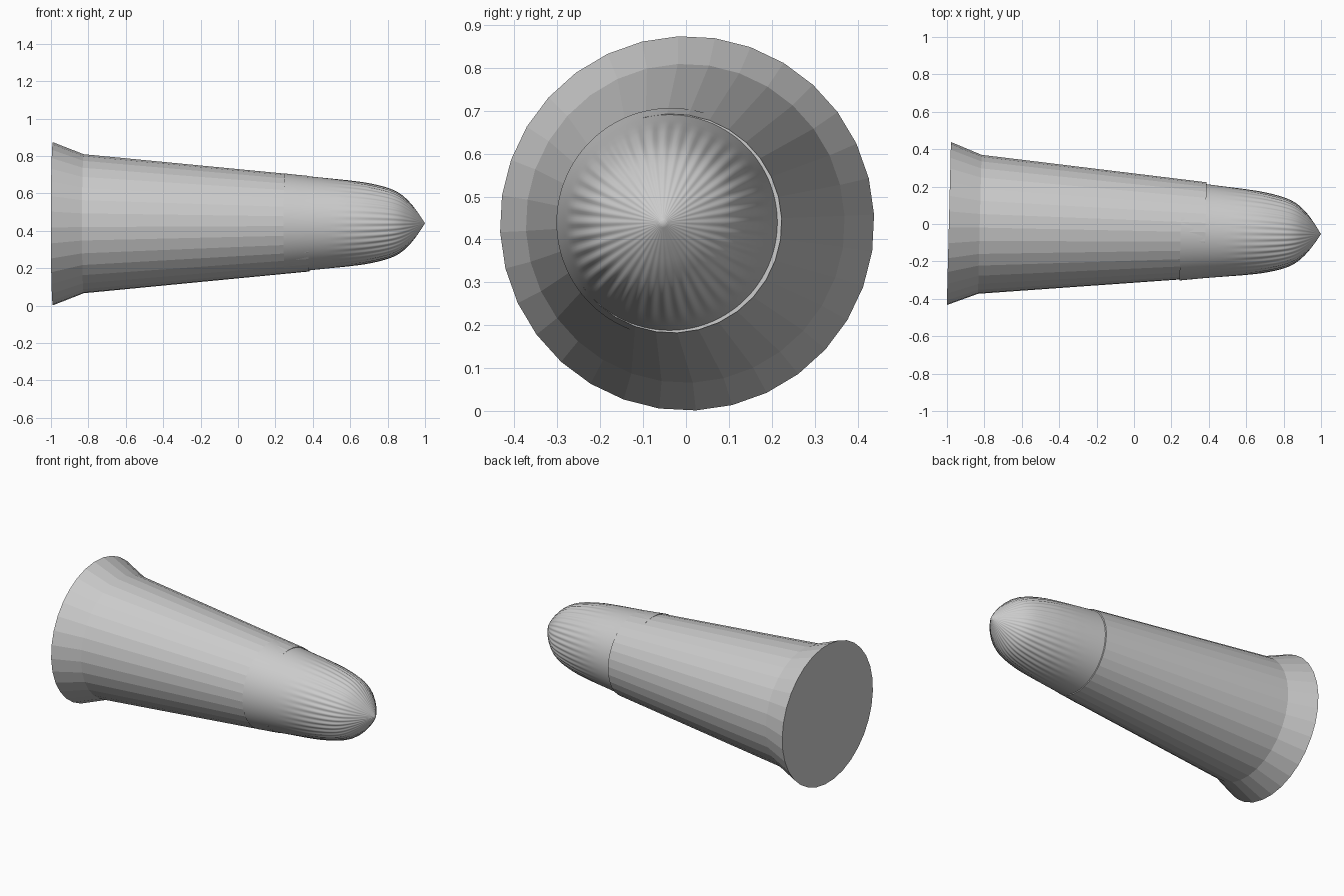
import bpy, bmesh, math
from mathutils import Vector

if "Cube" in bpy.data.objects:
    bpy.data.objects.remove(bpy.data.objects["Cube"])

TILT = math.radians(-1.45)


def lathe(name, profile, sides, phase, centre, ripple=None, smooth=False):
    """Revolve (x, radius) points about the local X axis; end points are capped."""
    bm = bmesh.new()
    rings = []
    for x, r in profile:
        if r < 1e-6:
            rings.append([bm.verts.new((x, 0, 0))])
            continue
        ring = []
        for i in range(sides):
            a = phase + math.tau * i / sides
            rr = r * (1 + (ripple(x, a) if ripple else 0))
            ring.append(bm.verts.new((x, rr * math.sin(a), rr * math.cos(a))))
        rings.append(ring)
    for a, b in zip(rings, rings[1:]):
        for i in range(sides):
            j = (i + 1) % sides
            if len(b) == 1:
                bm.faces.new((a[i], a[j], b[0]))
            else:
                bm.faces.new((a[i], a[j], b[j], b[i]))
    for ring in (rings[0], rings[-1]):
        if len(ring) > 1:
            bm.faces.new(ring)
    bmesh.ops.recalc_face_normals(bm, faces=bm.faces)
    for f in bm.faces:
        f.smooth = smooth and len(f.verts) < 5
    mesh = bpy.data.meshes.new(name)
    bm.to_mesh(mesh)
    bm.free()
    ob = bpy.data.objects.new(name, mesh)
    bpy.context.collection.objects.link(ob)
    ob.location = centre
    ob.rotation_euler = (0, 0, TILT)
    return ob


def spline(points, steps):
    """Catmull-Rom curve through the profile points."""
    p = [Vector(q) for q in points]
    p = [2 * p[0] - p[1]] + p + [2 * p[-1] - p[-2]]
    out = []
    for k in range(1, len(p) - 2):
        a, b, c, d = p[k - 1:k + 3]
        for s in range(steps):
            t = s / steps
            out.append(0.5 * (2 * b + (c - a) * t + (2 * a - 5 * b + 4 * c - d) * t * t
                              + (3 * b - a - 3 * c + d) * t ** 3))
    return [(v.x, v.y) for v in out] + [tuple(points[-1])]


def pleats(x, a):
    # fine lengthwise ridges that fade in towards the tip
    w = min(1, max(0, (x - 0.45) / 0.4))
    return 0.013 * w * w * (3 - 2 * w) * math.cos(40 * a)


# Faceted tapering casing with a flared, closed base
lathe("casing", [(-0.99, 0.4365), (-0.825, 0.372), (0.382, 0.2555)],
      32, math.radians(-2.7), (0, -0.0225, 0.4375))

# Smooth pleated nose seated in the casing
nose_profile = [(0.25, 0.267), (0.38, 0.2515), (0.5, 0.239), (0.6, 0.228), (0.7, 0.213),
                (0.8, 0.188), (0.865, 0.158), (0.917, 0.113), (0.96, 0.06), (1.0, 0)]
lathe("nose", spline(nose_profile, 5), 240, 0, (0, -0.0287, 0.4395), pleats, True)
